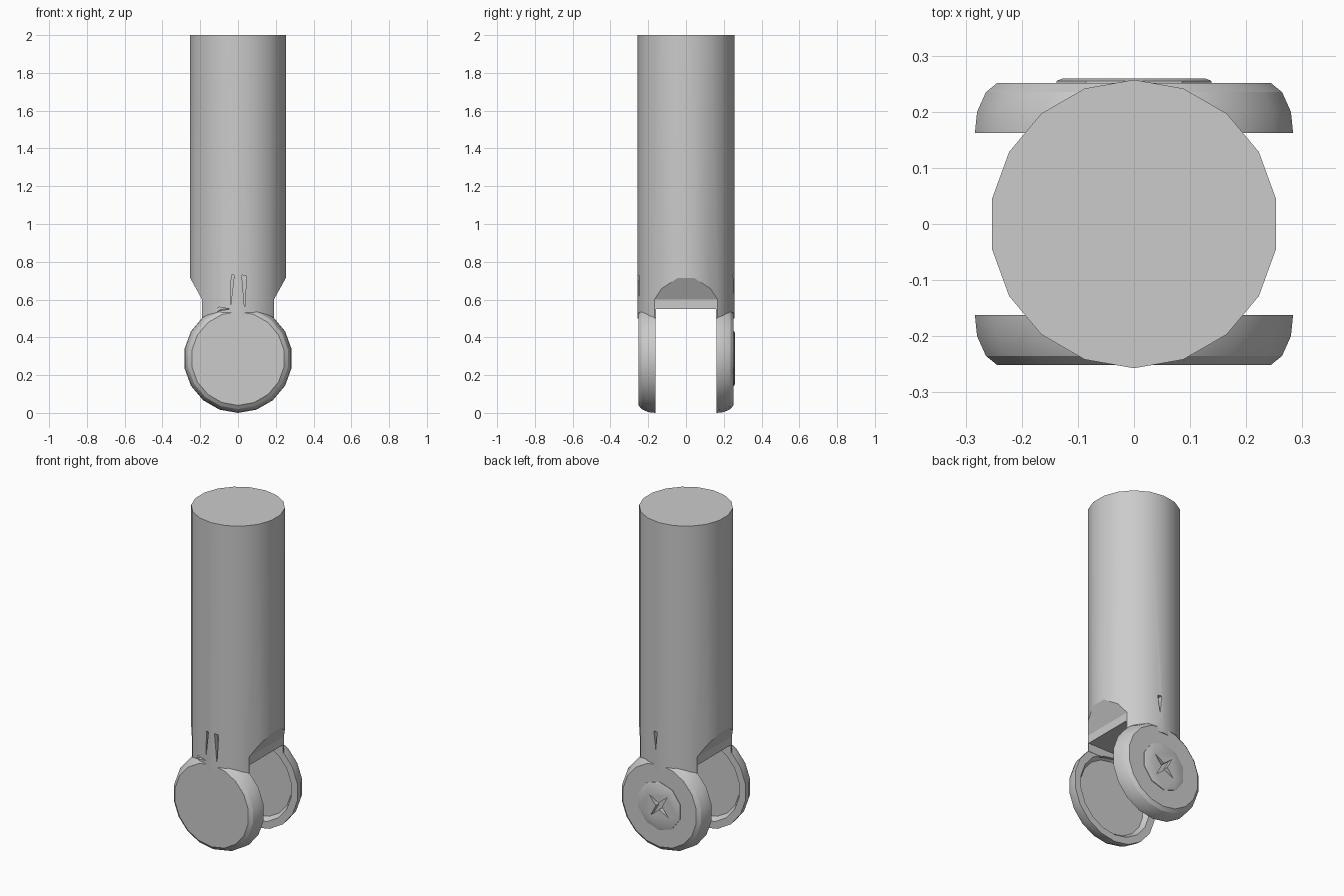
import bpy
import bmesh
from math import sin, cos, tau, radians
from mathutils import Matrix, Vector

cube = bpy.data.objects.get("Cube")
if cube:
    bpy.data.objects.remove(cube, do_unlink=True)

grey = bpy.data.materials.new("plain grey")
grey.use_nodes = True
colour = (0.6, 0.6, 0.6, 1)
grey.diffuse_color = colour
grey.node_tree.nodes["Principled BSDF"].inputs["Base Color"].default_value = colour

EAR_Z = 0.288


def add_object(name, bm):
    bmesh.ops.recalc_face_normals(bm, faces=bm.faces[:])
    mesh = bpy.data.meshes.new(name)
    bm.to_mesh(mesh)
    bm.free()
    mesh.materials.append(grey)
    obj = bpy.data.objects.new(name, mesh)
    bpy.context.collection.objects.link(obj)
    return obj


def lathe(name, profile, sides, place):
    """Capped solid of revolution; place maps (radial, radial, axial) to the world."""
    bm = bmesh.new()
    rings = [[bm.verts.new(place(r * sin(tau * i / sides), -r * cos(tau * i / sides), h))
              for i in range(sides)] for r, h in profile]
    for a, b in zip(rings, rings[1:]):
        for i in range(sides):
            j = (i + 1) % sides
            bm.faces.new((a[i], a[j], b[j], b[i]))
    bm.faces.new(rings[0])
    bm.faces.new(rings[-1])
    return add_object(name, bm)


def prism(name, points, y0, y1):
    """Outline in x and z, extruded along y."""
    bm = bmesh.new()
    face = bm.faces.new([bm.verts.new((x, y0, z)) for x, z in points])
    new = bmesh.ops.extrude_face_region(bm, geom=[face])["geom"]
    bmesh.ops.translate(bm, vec=(0, y1 - y0, 0),
                        verts=[v for v in new if isinstance(v, bmesh.types.BMVert)])
    return add_object(name, bm)


def cut(targets, cutter):
    for obj in targets:
        mod = obj.modifiers.new("cut", "BOOLEAN")
        mod.operation = "DIFFERENCE"
        mod.solver = "EXACT"
        mod.object = cutter
        bpy.context.view_layer.objects.active = obj
        bpy.ops.object.modifier_apply(modifier=mod.name)
    bpy.data.objects.remove(cutter, do_unlink=True)


def upright(a, b, h):
    return Vector((a, b, h))


def facing(side):
    return lambda a, b, h: Vector((a, side * h, EAR_Z + b))


# Round shaft with a narrowed fork at its lower end
shaft = lathe("shaft", [(0.257, 0.5), (0.257, 2)], 18, upright)
for s in (-1, 1):
    outline = [(0.265, 0.735), (0.19, 0.6), (0.19, 0.4), (0.4, 0.4), (0.4, 0.735)]
    cut([shaft], prism("flank_cutter", [(s * x, z) for x, z in outline], -0.4, 0.4))
cut([shaft], prism("gap_cutter", [(-0.4, 0.3), (0.4, 0.3), (0.4, 0.55), (-0.4, 0.55)],
                   -0.16, 0.16))
cut([shaft], lathe("recess_cutter", [(0.235, -0.19), (0.235, 0.19)], 18, facing(1)))

# Narrow slits and a nick in the neck
cut([shaft], prism("slit_cutter", [(0.02, 0.73), (0.045, 0.725), (0.035, 0.55)], -0.3, -0.225))
cut([shaft], prism("slit_cutter", [(-0.02, 0.73), (-0.035, 0.73), (-0.04, 0.56)], -0.3, -0.235))
cut([shaft], prism("nick_cutter", [(-0.14, 0.535), (-0.1, 0.56), (-0.04, 0.55)], -0.3, -0.22))
cut([shaft], prism("slit_cutter", [(0.015, 0.73), (0.04, 0.73), (0.025, 0.62)], 0.225, 0.3))

# Round ears, rounded outside and dished on the inner face
ear_profile = [(0.225, 0.19), (0.245, 0.162), (0.288, 0.162),
               (0.284, 0.2), (0.268, 0.235), (0.248, 0.251)]
front_ear = lathe("front_ear", ear_profile, 18, facing(-1))
back_ear = lathe("back_ear", ear_profile, 18, facing(1))

# Screw head on the back ear, with a tapered cross recess
screw = lathe("screw_head", [(0.145, 0.24), (0.145, 0.255), (0.135, 0.259)], 10, facing(1))
star = []
for i in range(8):
    r = 0.02 if i % 2 else 0.085
    a = tau * i / 8 + radians(40)
    star.append((r * cos(a), EAR_Z + r * sin(a)))
cut([screw, back_ear], prism("cross_cutter", star, 0.23, 0.3))

for obj in (shaft, front_ear, back_ear, screw):
    bpy.ops.object.select_all(action="DESELECT")
    obj.select_set(True)
    bpy.context.view_layer.objects.active = obj
    bpy.ops.object.shade_smooth_by_angle(angle=radians(24))
